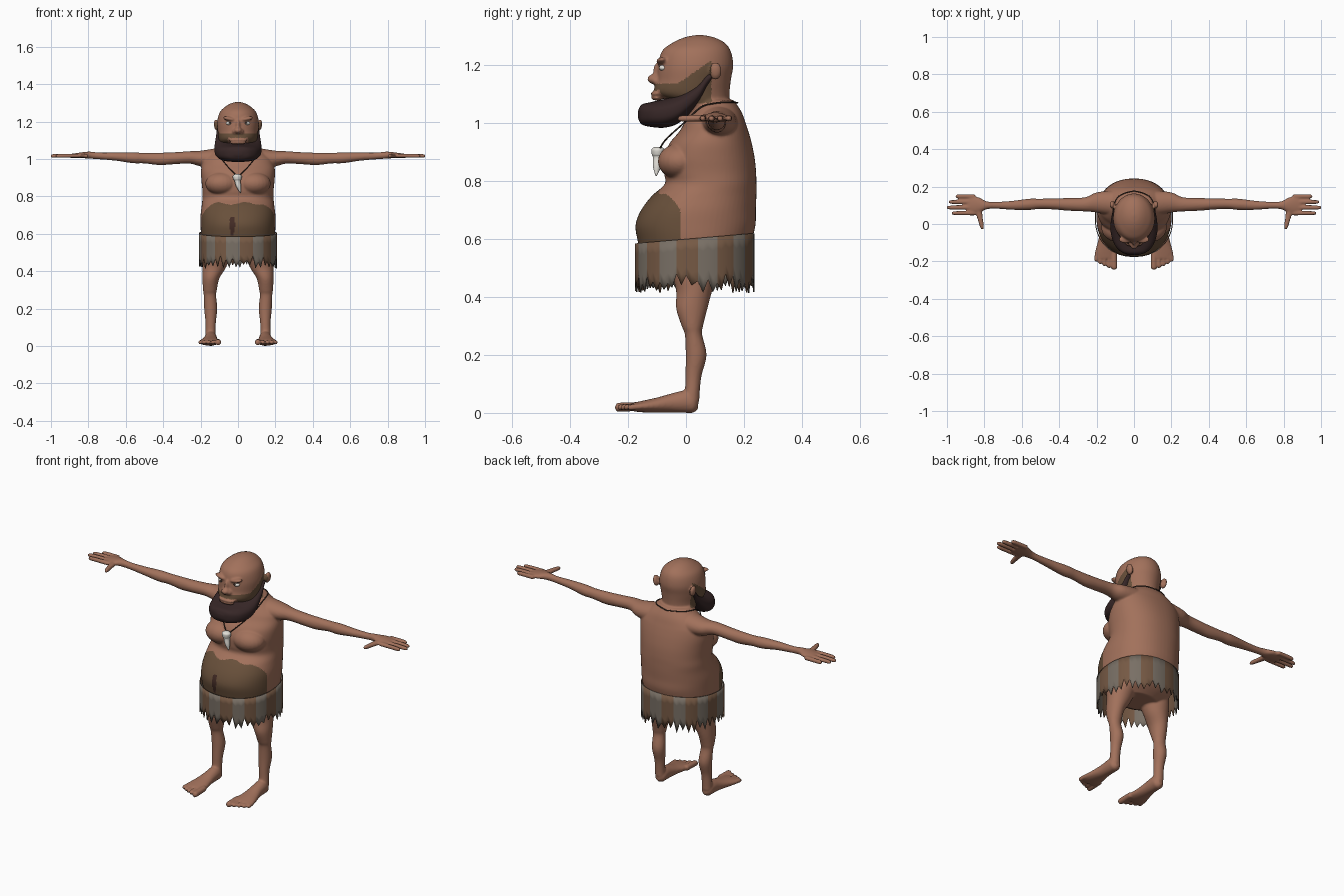
import bpy, bmesh, math, random
from mathutils import Vector, Matrix
from mathutils.bvhtree import BVHTree

random.seed(4)
cube = bpy.data.objects.get("Cube")
if cube:
    bpy.data.objects.remove(cube)


def material(name, rgb):
    m = bpy.data.materials.new(name)
    m.use_nodes = True
    m.diffuse_color = (*rgb, 1)
    m.node_tree.nodes["Principled BSDF"].inputs["Base Color"].default_value = (*rgb, 1)
    return m


skin = material("skin", (.36, .165, .105))
hair = material("body_hair", (.14, .08, .043))
dark = material("navel_hair", (.055, .024, .018))
beard_mat = material("beard_brown", (.038, .02, .02))
grey = material("grey_hide", (.19, .16, .13))
brown = material("brown_hide", (.18, .1, .058))
ivory = material("ivory", (.75, .73, .68))
cord_mat = material("cord_brown", (.04, .025, .018))


def catmull(pts, steps):
    """Smooth a list of tuples with a spline through every entry."""
    p = [Vector(q) for q in pts]
    p = [p[0]] + p + [p[-1]]
    out = []
    for a, b, c, d in zip(p, p[1:], p[2:], p[3:]):
        for i in range(steps):
            t = i / steps
            out.append((b * 2 + (c - a) * t + (a * 2 - b * 5 + c * 4 - d) * t * t
                        + (b * 3 - a - c * 3 + d) * t ** 3) / 2)
    return out + [p[-1]]


def oval(k, n, power):
    """Unit superellipse point."""
    a = math.tau * k / n
    c, s = math.cos(a), math.sin(a)
    e = 2 / power
    return math.copysign(abs(c) ** e, c), math.copysign(abs(s) ** e, s)


def loft(bm, axis, stations, sides=(1,), power=2, seg=32, steps=5):
    """Stations: position along axis, two centre values, two radii."""
    others = [i for i in range(3) if i != axis]
    for side in sides:
        rings = []
        for t, cb, cc, rb, rc in catmull(stations, steps):
            ring = []
            for k in range(seg):
                u, v = oval(k, seg, power)
                co = [0, 0, 0]
                co[axis] = t
                co[others[0]] = cb + max(rb, .001) * u
                co[others[1]] = cc + max(rc, .001) * v
                co[0] *= side
                ring.append(bm.verts.new(co))
            rings.append(ring)
        for r, q in zip(rings, rings[1:]):
            for k in range(seg):
                j = (k + 1) % seg
                bm.faces.new((r[k], r[j], q[j], q[k]))
        bm.faces.new(rings[0])
        bm.faces.new(rings[-1])


def ball(bm, centre, radii, sides=(1,), tilt=0):
    for s in sides:
        c = Vector((centre[0] * s, centre[1], centre[2]))
        m = Matrix.Translation(c) @ Matrix.Rotation(tilt * s, 4, 'Y') @ Matrix.Diagonal((*radii, 1))
        bmesh.ops.create_uvsphere(bm, u_segments=24, v_segments=16, radius=1, matrix=m)


def finish(bm, name, *mats):
    bmesh.ops.recalc_face_normals(bm, faces=bm.faces)
    me = bpy.data.meshes.new(name)
    bm.to_mesh(me)
    bm.free()
    ob = bpy.data.objects.new(name, me)
    bpy.context.collection.objects.link(ob)
    for m in mats:
        me.materials.append(m)
    me.shade_smooth()
    return ob


BOTH = (1, -1)
bm = bmesh.new()

# Torso and chest
loft(bm, 2, [(.46, 0, .035, .1, .08), (.5, 0, .03, .16, .14), (.56, 0, .03, .19, .185),
             (.6, 0, .03, .198, .198), (.65, 0, .033, .2, .207), (.7, 0, .043, .2, .198),
             (.75, 0, .063, .194, .18), (.79, 0, .085, .19, .158), (.83, 0, .083, .19, .159),
             (.88, 0, .08, .195, .157), (.93, 0, .085, .198, .142), (.97, 0, .096, .192, .12),
             (1, 0, .1, .18, .106), (1.04, 0, .105, .14, .086), (1.08, 0, .1, .09, .065)],
     power=2.2, seg=64)
ball(bm, (.085, -.02, .868), (.09, .077, .062), BOTH)

# Head, nose, brows, lips and ears
loft(bm, 2, [(1, 0, .09, .085, .08), (1.06, 0, .065, .09, .087), (1.1, 0, .022, .102, .128),
             (1.15, 0, .027, .109, .128), (1.2, 0, .033, .111, .13), (1.25, 0, .036, .097, .118),
             (1.28, 0, .044, .067, .086), (1.298, 0, .046, .035, .045), (1.305, 0, .046, .004, .004)],
     seg=48)
ball(bm, (0, -.104, 1.152), (.023, .03, .018))
ball(bm, (0, -.092, 1.178), (.013, .022, .035))
ball(bm, (.018, -.1, 1.146), (.014, .018, .012), BOTH)
ball(bm, (.045, -.083, 1.214), (.038, .02, .011), BOTH, -.2)
ball(bm, (0, -.102, 1.102), (.05, .02, .009))
ball(bm, (0, -.1, 1.087), (.045, .02, .009))
ball(bm, (.115, .102, 1.18), (.014, .021, .031), BOTH, .15)

# Arms and palms
loft(bm, 0, [(.1, .11, 1, .07, .06), (.2, .115, 1.002, .054, .042), (.26, .105, 1.008, .038, .033),
             (.35, .105, 1.003, .034, .032), (.42, .107, 1, .03, .033), (.5, .108, 1.004, .027, .028),
             (.56, .105, 1.006, .03, .029), (.65, .1, 1.012, .024, .022), (.74, .1, 1.016, .018, .018),
             (.79, .1, 1.02, .022, .019), (.83, .101, 1.02, .042, .016), (.87, .103, 1.017, .047, .013),
             (.895, .103, 1.015, .042, .01)], BOTH)
# Fingers and thumbs
for y, tip in ((.058, .975), (.088, 1.0), (.118, .99), (.148, .955)):
    loft(bm, 0, [(.85, y, 1.017, .012, .011), (.92, y, 1.017, .0115, .0115),
                 (tip - .01, y, 1.016, .01, .01), (tip + .001, y, 1.016, .003, .003)], BOTH, seg=16)
loft(bm, 1, [(.09, .835, 1.018, .02, .013), (.04, .825, 1.017, .016, .012),
             (-.015, .813, 1.016, .011, .011), (-.03, .81, 1.015, .004, .004)], BOTH, seg=16)

# Legs, feet and toes
loft(bm, 2, [(.56, .1, .03, .08, .09), (.48, .115, .03, .074, .078), (.42, .127, .028, .063, .062),
             (.36, .145, .02, .045, .054), (.3, .15, .022, .037, .037), (.27, .15, .026, .033, .03),
             (.2, .146, .035, .035, .036), (.13, .146, .026, .028, .028), (.08, .147, .022, .027, .026),
             (.04, .147, .016, .028, .03)], BOTH)
loft(bm, 1, [(.042, .146, .03, .012, .016), (.026, .146, .033, .029, .032), (0, .146, .039, .033, .039),
             (-.05, .147, .034, .036, .033), (-.1, .15, .027, .045, .026), (-.15, .152, .022, .056, .02),
             (-.185, .152, .02, .054, .014)], BOTH)
for x, tip, r in ((.106, -.245, .016), (.134, -.236, .011), (.158, -.226, .011),
                  (.181, -.215, .011), (.202, -.202, .0105)):
    loft(bm, 1, [(-.15, x * .95 + .006, .022, r, r), (tip + .02, x, .02, r, r),
                 (tip + .006, x, .019, r * .9, r * .9), (tip, x, .018, .003, .003)], BOTH, seg=16)

# Fuse the skin parts into one smooth surface
body = finish(bm, "body")
mod = body.modifiers.new("fuse", 'REMESH')
mod.mode = 'VOXEL'
mod.voxel_size = .0052
mod = body.modifiers.new("soften", 'SMOOTH')
mod.factor, mod.iterations = .5, 4
bpy.context.view_layer.update()
fused = bpy.data.meshes.new_from_object(body.evaluated_get(bpy.context.evaluated_depsgraph_get()))
body.modifiers.clear()
body.data = fused
fused.materials.clear()
for m in (skin, hair, dark):
    fused.materials.append(m)
fused.shade_smooth()

# Belly hair, navel hair and cheek stubble
for f in fused.polygons:
    x, y, z = f.center
    index = 0
    belly_top = .762 + .007 * math.sin(42 * x) - max(0, y + .07) * 1.3
    cheek_top = 1.135 + max(0, y + .03) * .7
    mouth = abs(x) < .055 and z < 1.113
    if y < -.02 and .55 < z < belly_top and abs(x) < .23:
        index = 1
        if abs(x + .03) < .016 - abs(z - .65) * .15 and .59 < z < .69 and y < -.1:
            index = 2
    elif 1.07 < z < cheek_top and y < .088 and abs(x) < .125 and not mouth:
        index = 0 if y < -.113 and abs(x) < .03 else 1
    f.material_index = index

# Beard
bm = bmesh.new()
loft(bm, 1, [(-.166, 0, 1.03, .02, .012), (-.153, 0, 1.03, .062, .034), (-.12, 0, 1.03, .098, .043),
             (-.07, 0, 1.035, .119, .05), (-.02, 0, 1.054, .126, .05), (.04, 0, 1.102, .12, .04),
             (.07, 0, 1.145, .114, .03), (.088, 0, 1.162, .111, .015)], power=2.7, seg=48)
finish(bm, "beard", beard_mat)

# Eyes, with the iris picked out on the front
bm = bmesh.new()
ball(bm, (.045, -.077, 1.191), (.019, .016, .011), BOTH)
eyes = finish(bm, "eyes", ivory, cord_mat)
for f in eyes.data.polygons:
    x, y, z = f.center
    if math.hypot(abs(x) - .043, z - 1.192) < .006 and y < -.08:
        f.material_index = 1

# Ragged hide skirt with alternating strips
bm = bmesh.new()
COLS, ROWS = 80, 4
grid = []
for k in range(COLS):
    u, v = oval(k + .5, COLS, 2.2)
    x, y = .209 * u, .03 + .206 * v
    top = .6 + .085 * y
    low = random.uniform(.412, .442) if k % 2 else random.uniform(.445, .485)
    grid.append([bm.verts.new((x, y, top + (low - top) * r / ROWS)) for r in range(ROWS + 1)])
for k in range(COLS):
    a, b = grid[k], grid[(k + 1) % COLS]
    for r in range(ROWS):
        f = bm.faces.new((a[r], a[r + 1], b[r + 1], b[r]))
        f.material_index = (k // 4) % 2
skirt = finish(bm, "skirt", grey, brown)
mod = skirt.modifiers.new("thickness", 'SOLIDIFY')
mod.thickness = .005

# Tooth pendant
bm = bmesh.new()
loft(bm, 2, [(.918, -.004, -.096, .012, .012), (.91, -.004, -.097, .024, .022), (.892, -.004, -.097, .022, .021),
             (.882, -.003, -.097, .016, .017), (.85, .004, -.1, .013, .014), (.818, .014, -.103, .002, .002)],
     seg=20)
finish(bm, "tooth_pendant", ivory)

# Necklace cord resting on the skin
tree = BVHTree.FromPolygons([v.co for v in fused.vertices], [p.vertices[:] for p in fused.polygons])
half = catmull([(0, -.095, .903), (.04, -.07, .943), (.085, -.01, .998),
                (.112, .06, 1.06), (.085, .14, 1.068), (0, .178, 1.07)], 6)
loop = half + [Vector((-p.x, p.y, p.z)) for p in half[-2:0:-1]]
curve = bpy.data.curves.new("necklace_cord", 'CURVE')
curve.dimensions = '3D'
curve.bevel_depth = .0028
curve.bevel_resolution = 2
spline = curve.splines.new('POLY')
spline.points.add(len(loop) - 1)
spline.use_cyclic_u = True
for point, p in zip(spline.points, loop):
    near, normal, _, _ = tree.find_nearest(p)
    if (p - near).dot(normal) < .002:
        p = near + normal * .002
    point.co = (*p, 1)
curve.materials.append(cord_mat)
bpy.context.collection.objects.link(bpy.data.objects.new("necklace_cord", curve))
